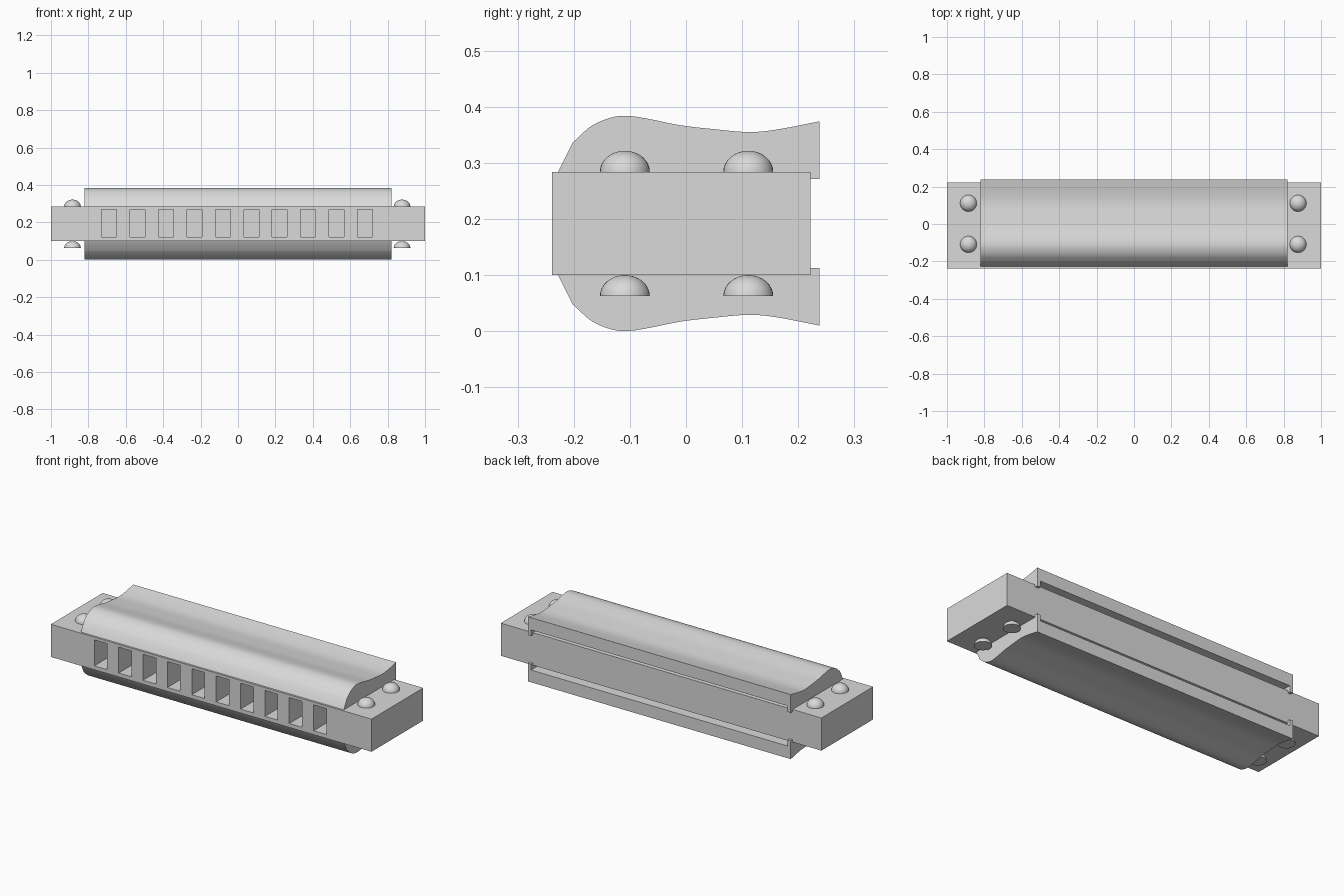
import bpy, bmesh, math
from mathutils import Vector, Matrix

if "Cube" in bpy.data.objects:
    bpy.data.objects.remove(bpy.data.objects["Cube"])

MID = 0.192          # height of the mirror plane between the two covers
TOP, BASE = 0.284, 0.100

grey = bpy.data.materials.new("light grey")
grey.diffuse_color = (0.7, 0.7, 0.7, 1)
grey.use_nodes = True
grey.node_tree.nodes["Principled BSDF"].inputs["Base Color"].default_value = grey.diffuse_color


def make(name, bm):
    """Turn a bmesh into a named object."""
    bmesh.ops.recalc_face_normals(bm, faces=bm.faces)
    me = bpy.data.meshes.new(name)
    bm.to_mesh(me)
    bm.free()
    me.materials.append(grey)
    ob = bpy.data.objects.new(name, me)
    bpy.context.collection.objects.link(ob)
    return ob


def add_box(bm, lo, hi):
    lo, hi = Vector(lo), Vector(hi)
    size = hi - lo
    m = Matrix.Translation((lo + hi) / 2) @ Matrix.Diagonal((*size, 1))
    bmesh.ops.create_cube(bm, size=1, matrix=m)


def activate(ob):
    bpy.ops.object.select_all(action='DESELECT')
    ob.select_set(True)
    bpy.context.view_layer.objects.active = ob


def cut(ob, cutter):
    """Subtract the cutter and remove it."""
    mod = ob.modifiers.new("cut", 'BOOLEAN')
    mod.operation, mod.solver, mod.object = 'DIFFERENCE', 'EXACT', cutter
    activate(ob)
    bpy.ops.object.modifier_apply(modifier=mod.name)
    bpy.data.objects.remove(cutter)


def spline(pts, steps=5):
    """Smooth curve through the points."""
    p = [Vector(q) for q in pts]
    p = [2 * p[0] - p[1]] + p + [2 * p[-1] - p[-2]]
    out = []
    for a, b, c, d in zip(p, p[1:], p[2:], p[3:]):
        for i in range(steps):
            t = i / steps
            out.append(0.5 * (2 * b + (c - a) * t + (2 * a - 5 * b + 4 * c - d) * t * t
                              + (3 * b - a - 3 * c + d) * t ** 3))
    return out + [p[-2]]


# Comb: solid bar with ten blow holes in its front
bm = bmesh.new()
add_box(bm, (-1, -0.239, BASE), (1, 0.222, TOP))
comb = make("comb", bm)
bm = bmesh.new()
for i in range(10):
    x = -0.689 + i * 0.152
    add_box(bm, (x - 0.04, -0.3, 0.122), (x + 0.04, 0.12, 0.268))
cut(comb, make("hole_cutter", bm))

# Cover plates: wavy profile extruded along x, with a sound slot at the back
crest = spline([(-0.202, 0.336), (-0.168, 0.366), (-0.132, 0.381), (-0.102, 0.3835),
                (-0.065, 0.378), (-0.01, 0.367), (0.05, 0.360), (0.11, 0.355),
                (0.16, 0.359), (0.238, 0.374)])
profile = [(-0.228, TOP)] + [tuple(v) for v in crest] + [(0.238, 0.271), (0.222, 0.271), (0.222, TOP)]
bm = bmesh.new()
face = bm.faces.new([bm.verts.new((-0.82, y, z - MID)) for y, z in profile])
ext = bmesh.ops.extrude_face_region(bm, geom=[face])
bmesh.ops.translate(bm, vec=(1.64, 0, 0),
                    verts=[g for g in ext["geom"] if isinstance(g, bmesh.types.BMVert)])
covers = make("cover_plates", bm)
bm = bmesh.new()
add_box(bm, (-0.80, 0.0, 0.0), (0.80, 0.3, 0.305 - MID))
cut(covers, make("slot_cutter", bm))
covers.location.z = MID
mirror = covers.modifiers.new("mirror", 'MIRROR')
mirror.use_axis = (False, False, True)
activate(covers)
bpy.ops.object.modifier_apply(modifier=mirror.name)
bpy.ops.object.shade_smooth_by_angle(angle=math.radians(30))

# Screw heads: flat-based domes above and below the comb ends
for level, z in (("top", TOP), ("bottom", 0.0625)):
    for side, x in (("left", -0.885), ("right", 0.877)):
        for end, y in (("front", -0.109), ("back", 0.111)):
            bm = bmesh.new()
            bmesh.ops.create_uvsphere(bm, u_segments=32, v_segments=16, radius=1)
            bmesh.ops.bisect_plane(bm, geom=bm.verts[:] + bm.edges[:] + bm.faces[:], dist=1e-5,
                                   plane_co=(0, 0, 0), plane_no=(0, 0, 1), clear_inner=True)
            bmesh.ops.holes_fill(bm, edges=[e for e in bm.edges if e.is_boundary], sides=0)
            bmesh.ops.scale(bm, vec=(0.0445, 0.0445, 0.0375), verts=bm.verts)
            screw = make(f"screw_{level}_{side}_{end}", bm)
            screw.location = (x, y, z)
            activate(screw)
            bpy.ops.object.shade_smooth_by_angle(angle=math.radians(30))
